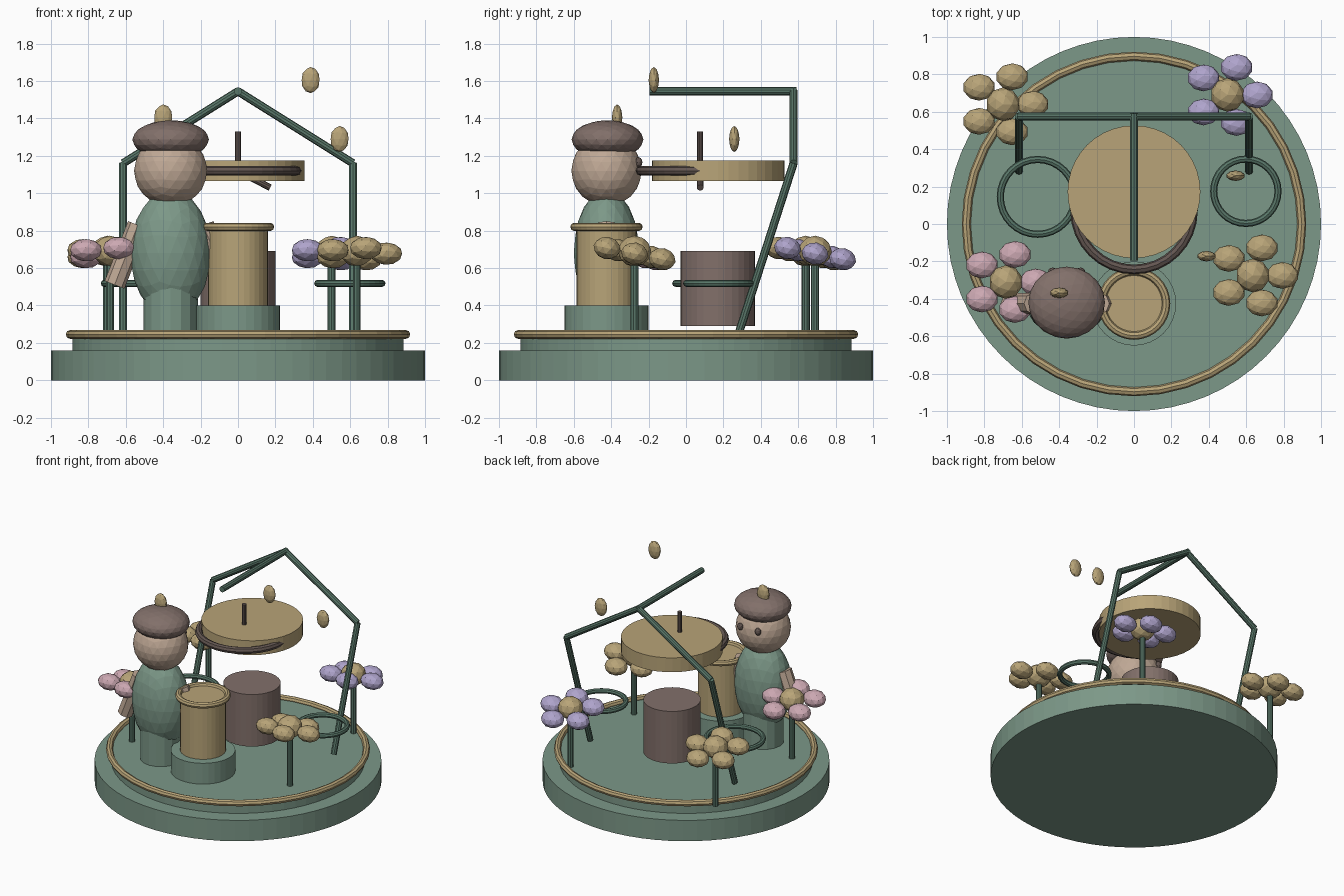
import bpy, math
from mathutils import Vector, Euler

if "Cube" in bpy.data.objects:
    bpy.data.objects.remove(bpy.data.objects["Cube"])


def material(name, hex_code):
    def lin(c):
        c /= 255
        return c / 12.92 if c <= 0.04045 else ((c + 0.055) / 1.055) ** 2.4
    m = bpy.data.materials.new(name)
    m.diffuse_color = [lin(int(hex_code[i:i + 2], 16)) for i in (0, 2, 4)] + [1]
    m.use_nodes = True
    m.node_tree.nodes["Principled BSDF"].inputs["Base Color"].default_value = m.diffuse_color
    return m


SAGE = material("sage_green", "7C9888")
DARK_GREEN = material("deep_green", "587668")
TAN = material("tan", "B8A478")
BROWN = material("brown", "82706A")
DARK_BROWN = material("dark_brown", "635651")
SKIN = material("skin", "BFA895")
PINK = material("pink", "CCA8B2")
PURPLE = material("lavender", "AFA4CC")


def finish(name, mat):
    ob = bpy.context.object
    ob.name = name
    ob.data.materials.append(mat)
    return ob


def cyl(name, mat, x, y, z0, z1, r, sides=32):
    bpy.ops.mesh.primitive_cylinder_add(vertices=sides, radius=r, depth=z1 - z0,
                                        location=(x, y, (z0 + z1) / 2))
    return finish(name, mat)


def rod(name, mat, a, b, r, sides=10):
    a, b = Vector(a), Vector(b)
    bpy.ops.mesh.primitive_cylinder_add(vertices=sides, radius=r, depth=(b - a).length,
                                        location=(a + b) / 2)
    bpy.context.object.rotation_euler = (b - a).to_track_quat('Z', 'Y').to_euler()
    return finish(name, mat)


def ball(name, mat, loc, size, sub=2):
    bpy.ops.mesh.primitive_ico_sphere_add(subdivisions=sub, radius=1, location=loc)
    bpy.context.object.scale = size
    return finish(name, mat)


def ring(name, mat, loc, major, minor, segs=32):
    bpy.ops.mesh.primitive_torus_add(location=loc, major_radius=major, minor_radius=minor,
                                     major_segments=segs, minor_segments=8)
    return finish(name, mat)


# Round two-step base with a trim ring
cyl("base", SAGE, 0, 0, 0, 0.16, 1.0, 64)
cyl("base_step", SAGE, 0, 0, 0.16, 0.24, 0.885, 64)
ring("base_trim", TAN, (0, 0, 0.245), 0.897, 0.024, 40)

# Figure facing the back
FX, FY = -0.36, -0.425
cyl("figure_legs", SAGE, FX, FY, 0.24, 0.52, 0.145, 16)
ball("figure_body", SAGE, (FX, FY, 0.68), (0.215, 0.175, 0.34), 3)
ball("figure_head", SKIN, (FX, FY, 1.12), (0.196, 0.188, 0.19), 3)
ball("figure_cap", BROWN, (FX, FY + 0.005, 1.287), (0.205, 0.192, 0.103), 3)
for s in (-1, 1):
    ball("figure_eye", DARK_BROWN, (FX + s * 0.075, FY + 0.172, 1.165), (0.024, 0.02, 0.028))
    rod("figure_arm", SKIN, (FX + s * 0.30, FY, 0.51), (FX + s * 0.175, FY, 0.83), 0.057, 8)

# Drum on a pedestal
cyl("pedestal", SAGE, 0, -0.425, 0.24, 0.40, 0.225)
cyl("drum", TAN, 0, -0.425, 0.40, 0.82, 0.16)
ring("drum_rim", TAN, (0, -0.425, 0.82), 0.172, 0.022)

# Stump, round dial, dial ring and two hands
cyl("stump", BROWN, 0, 0.17, 0.29, 0.69, 0.20)
cyl("dial", TAN, 0, 0.172, 1.065, 1.175, 0.355, 40)
ring("dial_ring", DARK_BROWN, (0, 0.072, 1.12), 0.315, 0.026)
rod("long_hand", DARK_BROWN, (0, 0.076, 1.12), (0, 0.076, 1.33), 0.016)
rod("short_hand", DARK_BROWN, (0, 0.076, 1.12), (0.172, 0.076, 1.03), 0.018)

# Gabled pipe frame with a ridge pole
for s in (-1, 1):
    rod("frame_post", DARK_GREEN, (s * 0.615, 0.285, 0.26), (s * 0.615, 0.575, 1.16), 0.022)
    rod("frame_rafter", DARK_GREEN, (s * 0.615, 0.575, 1.16), (0, 0.575, 1.545), 0.022)
rod("frame_ridge", DARK_GREEN, (0, 0.59, 1.545), (0, -0.195, 1.545), 0.022)

# Floating hoops
ring("left_hoop", DARK_GREEN, (-0.515, 0.145, 0.518), 0.20, 0.019)
ring("right_hoop", DARK_GREEN, (0.598, 0.175, 0.518), 0.172, 0.019)

# Flowers with tilted heads on straight stems
for x, y, mat in ((-0.70, 0.64, TAN), (0.50, 0.69, PURPLE),
                  (-0.685, -0.31, PINK), (0.635, -0.275, TAN)):
    cyl("flower_stem", DARK_GREEN, x, y, 0.24, 0.68, 0.022, 10)
    ball("flower_center", TAN, (x, y, 0.69), (0.09, 0.09, 0.083))
    tilt = Euler((-0.2, 0, 0))
    for i in range(5):
        a = math.tau * i / 5
        off = Vector((0.158 * math.cos(a), 0.158 * math.sin(a), 0))
        off.rotate(tilt)
        p = ball("flower_petal", mat, Vector((x, y, 0.677)) + off, (0.087, 0.073, 0.06))
        p.rotation_euler = tilt

# Drifting petals
for loc in ((-0.40, -0.368, 1.405), (0.388, -0.172, 1.605), (0.543, 0.258, 1.29)):
    ball("drifting_petal", TAN, loc, (0.05, 0.028, 0.07))
